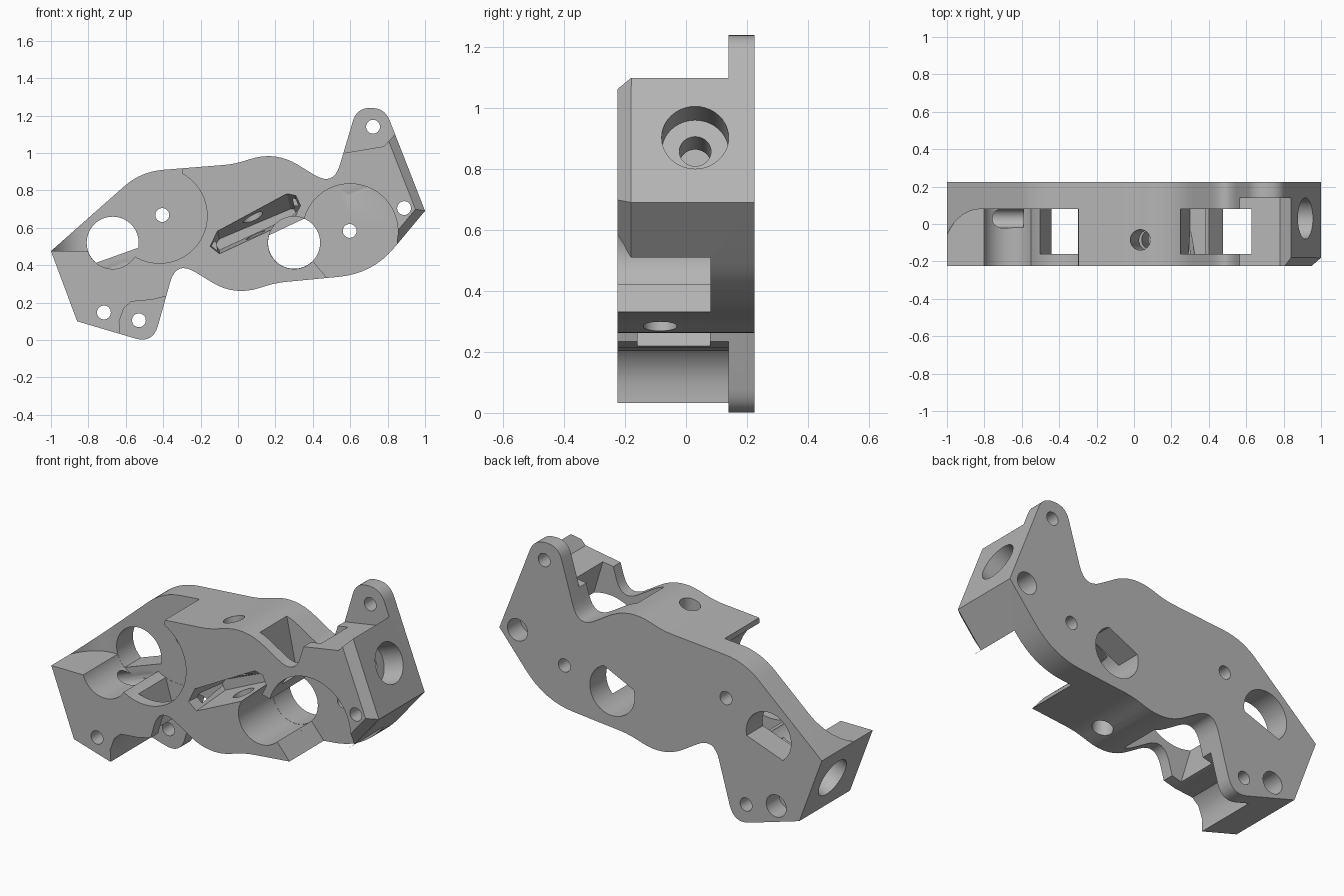
import bpy, bmesh, math
from mathutils import Vector

cube = bpy.data.objects.get("Cube")
if cube:
    bpy.data.objects.remove(cube)

grey = bpy.data.materials.new("machined grey")
grey.use_nodes = True
tone = (0.46, 0.46, 0.46, 1)
grey.diffuse_color = tone
grey.node_tree.nodes["Principled BSDF"].inputs["Base Color"].default_value = tone

FRONT, BACK, FLOOR, FLANGE = -0.225, 0.225, 0.08, 0.14
OUT = -0.4                       # cutters start in front of the body


def make(name, bm):
    bmesh.ops.recalc_face_normals(bm, faces=bm.faces)
    mesh = bpy.data.meshes.new(name)
    bm.to_mesh(mesh)
    bm.free()
    mesh.materials.append(grey)
    ob = bpy.data.objects.new(name, mesh)
    bpy.context.collection.objects.link(ob)
    return ob


def loft(name, ring_a, ring_b):
    bm = bmesh.new()
    a = [bm.verts.new(p) for p in ring_a]
    b = [bm.verts.new(p) for p in ring_b]
    bm.faces.new(a)
    bm.faces.new(b)
    for i in range(len(a)):
        j = (i + 1) % len(a)
        bm.faces.new((a[i], a[j], b[j], b[i]))
    return make(name, bm)


def prism(name, pts, y0, y1):
    return loft(name, [(x, y0, z) for x, z in pts], [(x, y1, z) for x, z in pts])


def rod(name, start, end, r, n=40):
    start, end = Vector(start), Vector(end)
    turn = (end - start).to_track_quat('Z', 'Y')
    ring = [turn @ Vector((r * math.cos(t), r * math.sin(t), 0))
            for t in (2 * math.pi * i / n for i in range(n))]
    return loft(name, [start + p for p in ring], [end + p for p in ring])


def disc(c, r, n=64):
    return [(c[0] + r * math.cos(2 * math.pi * i / n),
             c[1] + r * math.sin(2 * math.pi * i / n)) for i in range(n)]


def rounded(corners, steps=8):
    out = []
    for i, (x, z, d) in enumerate(corners):
        c = Vector((x, z))
        if not d:
            out.append(c)
            continue
        prev, nxt = Vector(corners[i - 1][:2]), Vector(corners[(i + 1) % len(corners)][:2])
        p = c + (prev - c).normalized() * d
        q = c + (nxt - c).normalized() * d
        for k in range(steps + 1):
            t = k / steps
            out.append(p * (1 - t) ** 2 + c * 2 * t * (1 - t) + q * t * t)
    return out


def opposite(pts):
    # half turn about the body centre
    return [(0.18 - x, 1.245 - z) for x, z in pts]


def clipped(pts, a, b):
    # flatten the points lying right of the line a to b
    a, b = Vector(a), Vector(b)
    d = (b - a).normalized()
    n = Vector((-d.y, d.x))
    res = []
    for p in pts:
        s = (Vector(p) - a).dot(n)
        if s >= 0:
            res.append(p)
    return res


# Main body, full depth
outline = rounded([
    (-1, 0.475, 0), (-0.52, 0.9, 0.12), (-0.02, 0.94, 0.06), (0.2, 1.01, 0.14),
    (0.51, 0.82, 0.12), (0.635, 1.24, 0.07), (0.785, 1.24, 0.07), (1, 0.69, 0),
    (0.72, 0.355, 0.18), (0.2, 0.305, 0.06), (-0.02, 0.235, 0.14),
    (-0.33, 0.425, 0.12), (-0.455, -0.02, 0.1), (-0.86, 0.1, 0)])
body = prism("caliper_body", outline, FRONT, BACK)
cuts = []

# Round pockets and side windows
pocket = (0.6, 0.58)
left_pocket = opposite([pocket])[0]
window = [(0.22, 1.1), (0.3, 0.72), (0.72, 0.7), (0.6, 1.1)]
for c, shape in ((pocket, window), (left_pocket, opposite(window))):
    cuts.append(prism("pocket_cut", disc(c, 0.255), OUT, FLOOR))
    cuts.append(prism("window_cut", shape, -0.16, FLOOR - 0.001))

# Open recess below the right pocket
cuts.append(prism("right_recess_cut", [(0.41, 0.41), (0.52, 0.28), (0.84, 0.25),
                                       (0.85, 0.54), (0.83, 0.6), (0.6, 0.6)], OUT, FLOOR))

# Open recess over the left pocket, sweeping up to the left tip
sweep = [(-1.05, OUT), (-1.05, -0.19)]
for i in range(11):
    t = math.pi / 2 * i / 10
    sweep.append((-0.82 - 0.2 * math.cos(t), -0.17 + 0.25 * math.sin(t)))
sweep += [(-0.42, FLOOR), (-0.42, OUT)]
cuts.append(loft("left_recess_cut", [(x, y, 0.475) for x, y in sweep],
                 [(x, y, 1.2) for x, y in sweep]))
cuts.append(prism("left_recess_end_cut", [(-0.45, 0.8), (-0.3, 0.87), (-0.29, 1), (-0.45, 1)],
                  OUT, FLOOR))

# Large holes: round at the front, with a flat through the back
for c, a, b in (((-0.67, 0.52), (-0.78, 0.4), (-0.54, 0.48)),
                ((0.3, 0.52), (0.35, 0.65), (0.17, 0.57))):
    cuts.append(prism("large_hole_cut", disc(c, 0.14), OUT, FLOOR))
    cuts.append(prism("flat_hole_cut", clipped(disc(c, 0.139), a, b), OUT, 0.4))

# Thin flange tabs at both ends
cuts.append(prism("upper_tab_cut", [(0.4, 0.97), (0.57, 1), (0.78, 1.035), (0.84, 1.1),
                                    (0.95, 1.4), (0.4, 1.4)], OUT, FLANGE))
cuts.append(prism("lower_tab_cut", [(-0.63, -0.1), (-0.635, 0.1), (-0.61, 0.17), (-0.57, 0.205),
                                    (-0.52, 0.21), (-0.46, 0.215), (-0.36, 0.24), (-0.3, -0.1)],
                  OUT, FLANGE))

# Tapered slot in the middle
mouth = [(-0.15, 0.5), (-0.11, 0.585), (0.26, 0.785), (0.31, 0.775),
         (0.335, 0.72), (0.3, 0.645), (-0.1, 0.46)]
base = [(-0.12, 0.51), (-0.1, 0.54), (0.28, 0.7), (0.3, 0.7),
        (0.31, 0.68), (0.28, 0.655), (-0.1, 0.48)]
cuts.append(loft("slot_cut", [(x, FRONT - 0.01, z) for x, z in mouth],
                 [(x, 0.03, z) for x, z in base]))

# Chamfers around the right lug
for a, b, n in (((0.8, 1.2), (1.04, 0.59), Vector((0.93, 0.36))),
                ((1.06, 0.762), (0.85, 0.51), Vector((0.77, -0.64)))):
    tri = ((0.01, -0.17), (0.02, FRONT - 0.03), (-0.075, FRONT - 0.03))
    cuts.append(loft("chamfer_cut", *[[(p[0] + n.x * o, y, p[1] + n.y * o) for o, y in tri]
                                      for p in (a, b)]))

# End bores with a smaller hole reaching the pockets
along = Vector((0.93, 0, 0.36))
for p, s in ((Vector((0.92, 0.03, 0.905)), -1), (Vector((-0.93, 0.03, 0.288)), 1)):
    cuts.append(rod("bore_cut", p - along * 0.1 * s, p + along * 0.13 * s, 0.11))
    cuts.append(rod("bore_inner_cut", p + along * 0.1 * s, p + along * 0.36 * s, 0.052))

# Cross hole through the bridge
cuts.append(rod("cross_hole_cut", (0.02, -0.085, 1.05), (0.155, -0.085, 0.15), 0.055))

# Bolt holes, two of them counterbored from the back
for x, z, deep in ((-0.405, 0.668, 0), (0.597, 0.583, 0), (-0.53, 0.105, 0), (0.722, 1.14, 0),
                   (-0.717, 0.147, 1), (0.888, 0.705, 1)):
    cuts.append(rod("bolt_hole_cut", (x, OUT, z), (x, 0.4, z), 0.037, 32))
    if deep:
        cuts.append(rod("counterbore_cut", (x, 0.11, z), (x, 0.4, z), 0.062, 32))

bpy.context.view_layer.objects.active = body
body.select_set(True)
for cutter in cuts:
    cutter.hide_render = True
    mod = body.modifiers.new("cut", 'BOOLEAN')
    mod.operation = 'DIFFERENCE'
    mod.solver = 'EXACT'
    mod.object = cutter
    bpy.ops.object.modifier_apply(modifier=mod.name)
    bpy.data.objects.remove(cutter)
bpy.ops.object.shade_smooth_by_angle(angle=math.radians(30))
